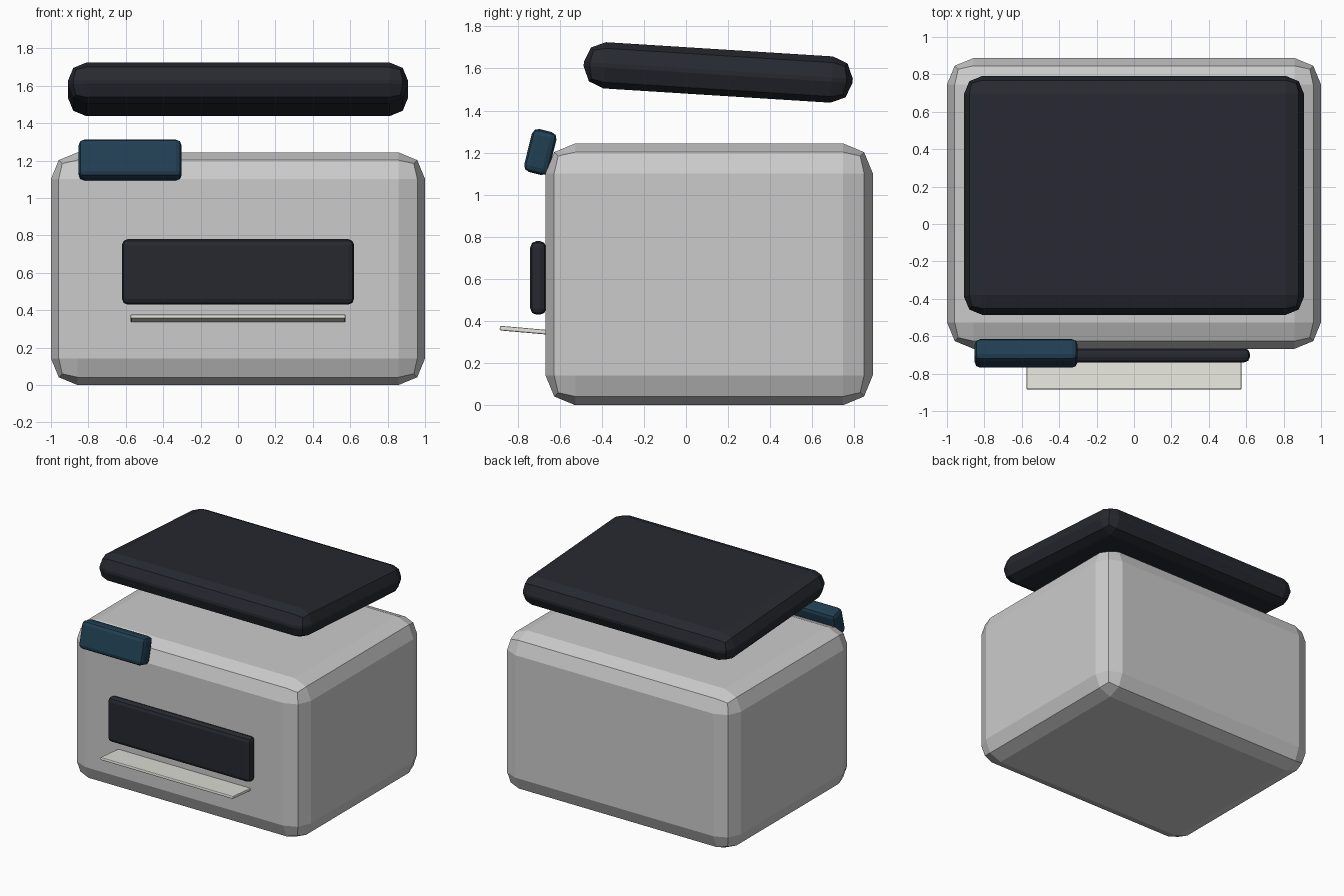
import bpy
from math import radians

if "Cube" in bpy.data.objects:
    bpy.data.objects.remove(bpy.data.objects["Cube"])


def material(name, rgb):
    m = bpy.data.materials.new(name)
    m.diffuse_color = (*rgb, 1)
    m.use_nodes = True
    m.node_tree.nodes["Principled BSDF"].inputs["Base Color"].default_value = m.diffuse_color
    return m


def rounded_box(name, center, size, bevel, segments=2, tilt=0, mat=None):
    bpy.ops.mesh.primitive_cube_add(size=1, location=center)
    ob = bpy.context.object
    ob.name = name
    ob.scale = size
    bpy.ops.object.transform_apply(location=False, rotation=False, scale=True)
    ob.rotation_euler.x = radians(tilt)
    mod = ob.modifiers.new("Bevel", 'BEVEL')
    mod.width = bevel
    mod.segments = segments
    if mat:
        ob.data.materials.append(mat)
    return ob


dark = material("dark_plastic", (0.02, 0.022, 0.03))
blue = material("blue_plastic", (0.015, 0.05, 0.085))
paper = material("paper", (0.78, 0.78, 0.72))

# Main housing
rounded_box("body", (0, 0.11, 0.622), (2, 1.555, 1.244), 0.142)

# Tilted lid floating above the housing
rounded_box("lid", (0, 0.153, 1.581), (1.82, 1.28, 0.22), 0.1, tilt=-3.6, mat=dark)

# Tilted control panel on the upper front edge
rounded_box("control_panel", (-0.577, -0.692, 1.203), (0.55, 0.12, 0.21), 0.03,
            tilt=-14, mat=blue)

# Output slot and the sheet below it
rounded_box("output_slot", (0, -0.702, 0.605), (1.24, 0.076, 0.35), 0.03, mat=dark)
rounded_box("sheet", (0, -0.765, 0.356), (1.15, 0.24, 0.022), 0.006,
            tilt=-5, mat=paper)
